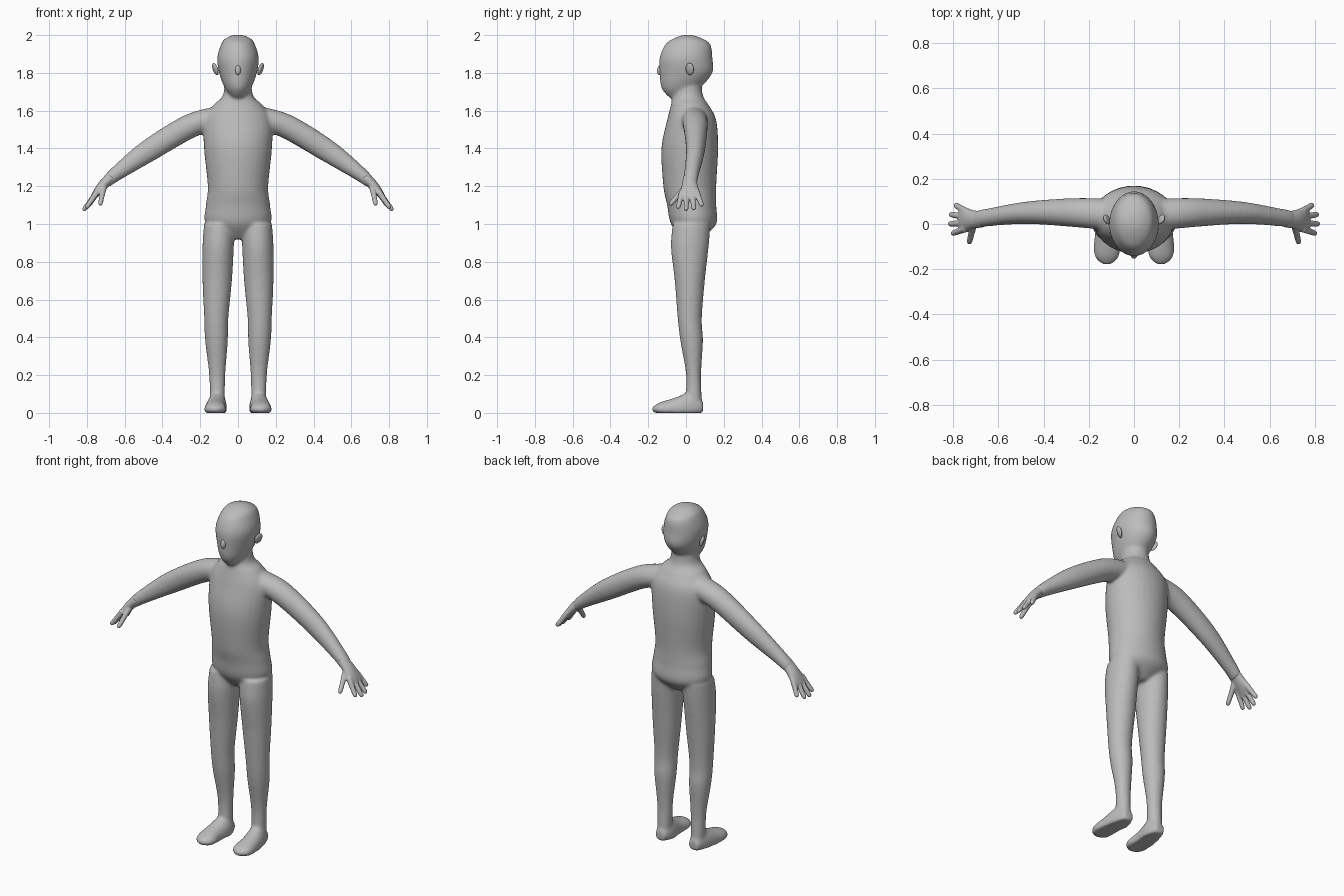
import bpy, bmesh, math
from mathutils import Vector

cube = bpy.data.objects.get("Cube")
if cube:
    bpy.data.objects.remove(cube, do_unlink=True)

shade = (0.5, 0.5, 0.5, 1)
grey = bpy.data.materials.new("plain grey")
grey.use_nodes = True
grey.diffuse_color = shade
grey.node_tree.nodes["Principled BSDF"].inputs["Base Color"].default_value = shade

SIDEWAYS, DEPTH, UP = Vector((1, 0, 0)), Vector((0, 1, 0)), Vector((0, 0, 1))


def spline(rows, steps=6):
    """Smooth interpolation through rows of numbers."""
    first, last = Vector(rows[0]), Vector(rows[-1])
    points = [first] + [Vector(row) for row in rows] + [last]
    smooth = []
    for before, start, end, after in zip(points, points[1:], points[2:], points[3:]):
        leave, arrive = (end - before) / 2, (after - start) / 2
        for step in range(steps):
            t = step / steps
            ease = t * t * (3 - 2 * t)
            smooth.append(start.lerp(end, ease)
                          + leave * t * (1 - t) ** 2 - arrive * t * t * (1 - t))
    return smooth + [last]


def loft(bm, rows, along, across, side=1, floor=None, sides=32):
    """Closed tube of ellipses; each row is x, y, z, half size, half size along 'across'."""
    along = Vector((along.x * side, along.y, along.z)).normalized()
    wide = (across - along * across.dot(along)).normalized()
    deep = along.cross(wide)
    rings = []
    for x, y, z, thickness, width in spline(rows):
        ring = []
        for corner in range(sides):
            angle = math.tau * corner / sides
            point = Vector((x * side, y, z))
            point += wide * width * math.cos(angle) + deep * thickness * math.sin(angle)
            if floor is not None:
                point.z = max(point.z, floor)
            ring.append(bm.verts.new(point))
        rings.append(ring)
    faces = [bm.faces.new(rings[0]), bm.faces.new(rings[-1])]
    for lower, upper in zip(rings, rings[1:]):
        for corner in range(sides):
            following = (corner + 1) % sides
            faces.append(bm.faces.new((lower[corner], lower[following],
                                       upper[following], upper[corner])))
    bmesh.ops.recalc_face_normals(bm, faces=faces)


def skin(bm, name, voxel, rounds):
    """Fuse the overlapping tubes into one smooth surface."""
    mesh = bpy.data.meshes.new(name)
    bm.to_mesh(mesh)
    bm.free()
    mesh.materials.append(grey)
    obj = bpy.data.objects.new(name, mesh)
    bpy.context.collection.objects.link(obj)
    fuse = obj.modifiers.new("Fuse", 'REMESH')
    fuse.mode = 'VOXEL'
    fuse.voxel_size = voxel
    fuse.use_smooth_shade = True
    soften = obj.modifiers.new("Soften", 'SMOOTH')
    soften.factor = 0.5
    soften.iterations = rounds


def blob(name, location, scale, tilt):
    """Smooth ellipsoid, tilted by angles in degrees."""
    rotation = [math.radians(angle) for angle in tilt]
    bpy.ops.mesh.primitive_uv_sphere_add(segments=24, ring_count=16,
                                         location=location, rotation=rotation)
    obj = bpy.context.object
    obj.name = name
    obj.scale = scale
    obj.data.materials.append(grey)
    bpy.ops.object.shade_smooth()


# Torso and neck, as depth position, height, half width, half depth
torso = [(.03, .92, .06, .05), (.04, 1, .17, .12), (.03, 1.1, .17, .13),
         (.02, 1.2, .16, .14), (.02, 1.4, .18, .15), (.03, 1.55, .18, .13),
         (.02, 1.63, .13, .1), (.01, 1.68, .08, .08), (.01, 1.78, .07, .07)]
# Head, in the same order
head = [(-.06, 1.67, .03, .03), (-.03, 1.72, .07, .1), (0, 1.8, .1, .14),
        (0, 1.88, .11, .14), (.01, 1.95, .09, .12), (.01, 1.98, .07, .08),
        (.01, 2, .03, .03)]
# Limbs, as centre, half thickness, half width
arm = [(.1, .04, 1.56, .07, .07), (.25, .05, 1.52, .065, .065), (.47, .05, 1.39, .06, .05),
       (.64, .03, 1.27, .04, .04), (.7, .02, 1.22, .03, .04)]
leg = [(.1, .03, 1, .08, .1), (.105, .02, .88, .083, .1), (.11, .02, .7, .078, .08),
       (.115, .02, .5, .064, .064), (.114, .03, .38, .06, .06), (.11, .04, .2, .043, .04),
       (.11, .04, .04, .04, .045)]
foot = [(.11, .09, .03, .03, .03), (.11, .03, .03, .08, .05), (.12, -.06, .02, .06, .055),
        (.12, -.14, .02, .035, .055), (.12, -.18, .02, .01, .02)]
palm = [(.67, .02, 1.25, .03, .035), (.72, .02, 1.2, .026, .043),
        (.76, .02, 1.15, .017, .06), (.77, .02, 1.13, .01, .05)]

body = bmesh.new()
for rows in (torso, head):
    loft(body, [(0, *row) for row in rows], UP, DEPTH)
for side in (1, -1):
    loft(body, arm, Vector((.83, 0, -.56)), DEPTH, side)
    loft(body, leg, UP, DEPTH, side)
    loft(body, foot, -DEPTH, SIDEWAYS, side, floor=0)
skin(body, "body", .008, 12)

# Thumb, then four fingers fanned out from the palm
digits = [(Vector((.71, 0, 1.2)), Vector((.73, -.086, 1.1)))]
for index in range(4):
    bend = (index - 1.25) ** 2
    knuckle = Vector((.745, .025 * index - .02, 1.17))
    tip = Vector((.82 - .009 * bend, .043 * (index - 1), 1.07 + .008 * bend))
    digits.append((knuckle, tip))

for side, label in ((1, "left"), (-1, "right")):
    # Hand
    hand = bmesh.new()
    loft(hand, palm, Vector((.56, 0, -.83)), DEPTH, side)
    for knuckle, tip in digits:
        taper = ((0, .017), (.5, .014), (.9, .012), (1, .005))
        rows = [(*knuckle.lerp(tip, t), radius, radius) for t, radius in taper]
        loft(hand, rows, tip - knuckle, DEPTH, side, sides=16)
    skin(hand, label + "_hand", .004, 4)
    # Ear
    blob(label + "_ear", (side * .12, .02, 1.82), (.011, .023, .034),
         (-8, side * 18, side * -25))

# Nose
blob("nose", (0, -.137, 1.815), (.015, .016, .027), (-8, 0, 0))
